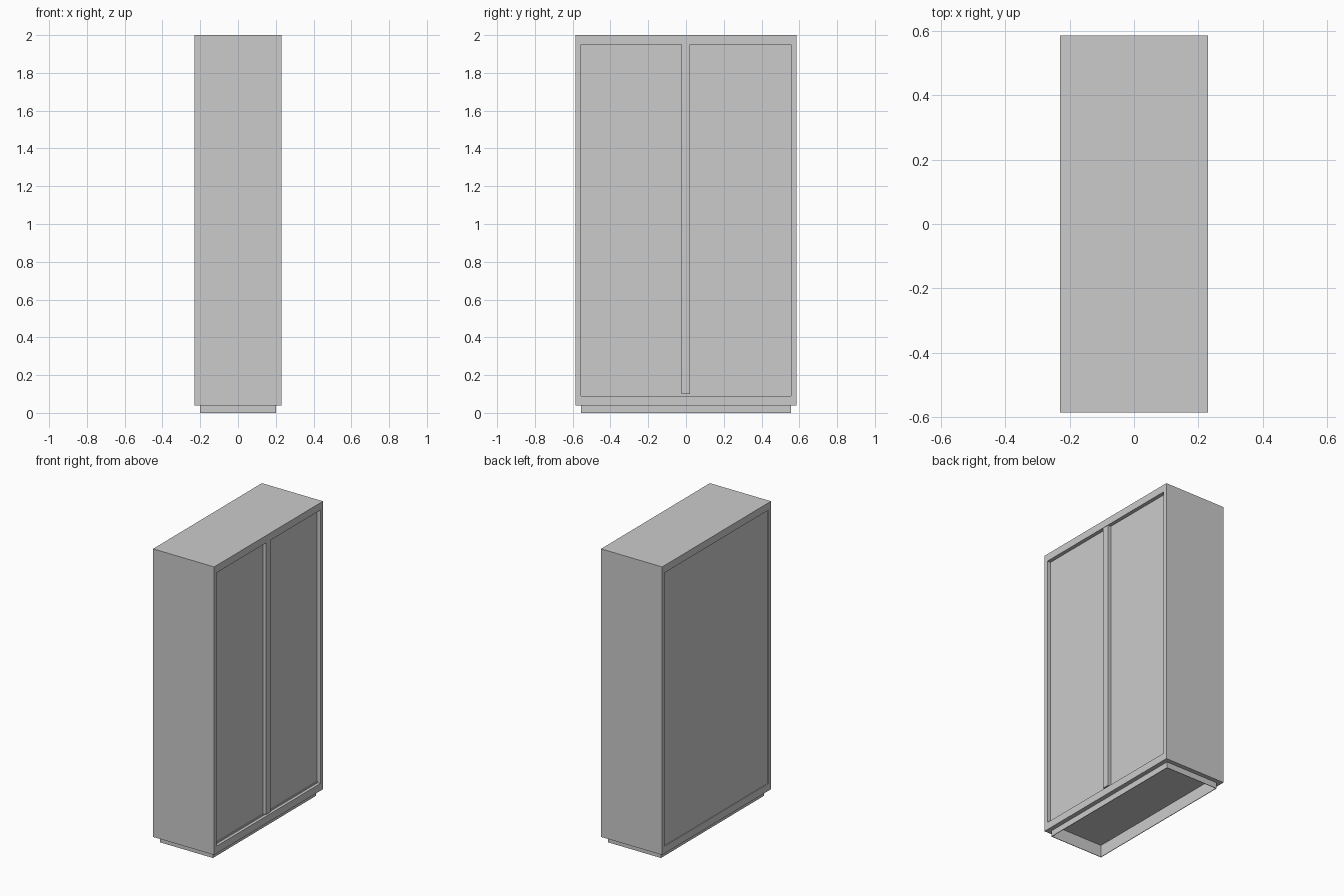
import bpy

cube = bpy.data.objects.get("Cube")
if cube:
    bpy.data.objects.remove(cube, do_unlink=True)

grey = bpy.data.materials.new("plain_grey")
grey.use_nodes = True
colour = (0.6, 0.6, 0.6, 1)
grey.diffuse_color = colour
grey.node_tree.nodes["Principled BSDF"].inputs["Base Color"].default_value = colour

# Overall extents of the cabinet, its door opening and its plinth
X, Y, TOP, BOTTOM = 0.23, 0.585, 2.0, 0.04
OPEN_Y, OPEN_LOW, OPEN_HIGH = 0.557, 0.09, 1.95
BASE_X, BASE_Y = 0.2, 0.555


def box(name, x, y, z):
    """Add a box from (low, high) pairs on each axis."""
    spans = (x, y, z)
    bpy.ops.mesh.primitive_cube_add(size=1, location=[(a + b) / 2 for a, b in spans])
    obj = bpy.context.object
    obj.name = name
    obj.scale = [b - a for a, b in spans]
    bpy.ops.object.transform_apply(location=False, rotation=False, scale=True)
    obj.data.materials.append(grey)
    return obj


def cut(target, name, x, y, z):
    """Subtract a hidden box from the target."""
    cutter = box(name, x, y, z)
    cutter.hide_render = True
    cutter.hide_set(True)
    cutter.display_type = 'WIRE'
    mod = target.modifiers.new(name, 'BOOLEAN')
    mod.operation = 'DIFFERENCE'
    mod.solver = 'EXACT'
    mod.object = cutter
    bpy.context.view_layer.objects.active = target
    bpy.ops.object.modifier_apply(modifier=mod.name)
    bpy.data.objects.remove(cutter, do_unlink=True)


# Carcass with a door recess, a shallow rear recess and an open underside
carcass = box("carcass", (-X, X), (-Y, Y), (BOTTOM, TOP))
opening = ((-OPEN_Y, OPEN_Y), (OPEN_LOW, OPEN_HIGH))
cut(carcass, "door_recess", (X - 0.025, X + 0.1), *opening)
cut(carcass, "rear_recess", (-X - 0.1, -X + 0.005), *opening)
cut(carcass, "underside_recess", (-BASE_X, BASE_X), (-BASE_Y, BASE_Y), (0, 0.085))

# Sill and centre post, set just behind the front edge
box("sill", (X - 0.03, X - 0.02), (-OPEN_Y, OPEN_Y), (OPEN_LOW, 0.1))
box("centre_post", (X - 0.03, X - 0.002), (-0.025, 0.022), (0.1, OPEN_HIGH))

# Plinth: a thin open ring under the carcass
WALL = 0.004
for side, sign in (("left", 1), ("right", -1)):
    box(f"plinth_{side}", sorted((sign * BASE_X, sign * (BASE_X - WALL))),
        (-BASE_Y, BASE_Y), (0, BOTTOM))
for side, sign in (("front", -1), ("back", 1)):
    box(f"plinth_{side}", (-BASE_X, BASE_X),
        sorted((sign * BASE_Y, sign * (BASE_Y - WALL))), (0, BOTTOM))
